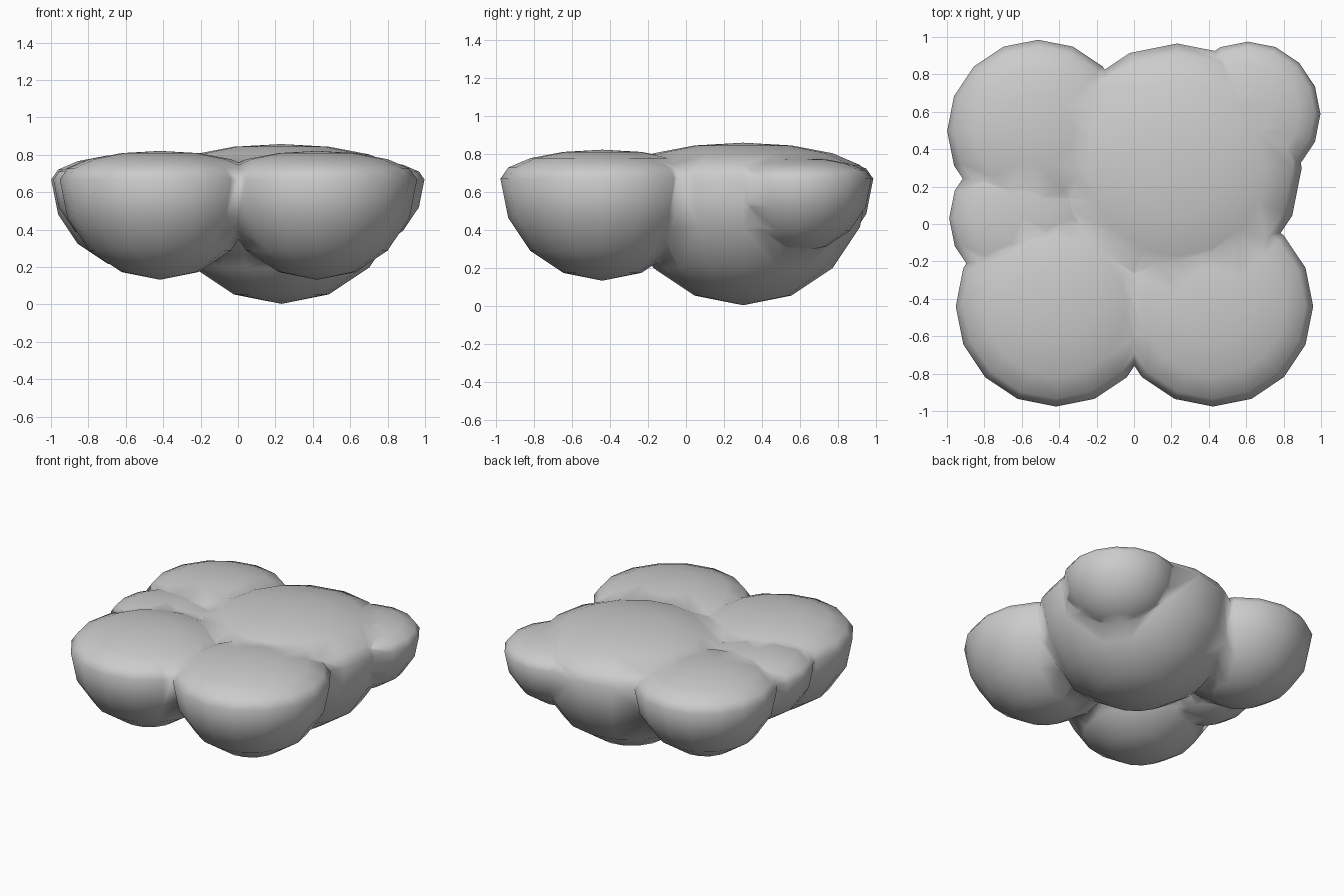
import bpy
import bmesh

if "Cube" in bpy.data.objects:
    bpy.data.objects.remove(bpy.data.objects["Cube"])

EQUATOR = 0.668   # height of every puff's widest ring
FLATTEN = 0.285   # squash of the upper half

# centre x, centre y, radius of each puff
PUFFS = [
    (0.232, 0.300, 0.665),    # large core
    (-0.417, -0.440, 0.536),  # front left
    (0.422, -0.440, 0.536),   # front right
    (-0.512, 0.498, 0.487),   # back left
    (0.610, 0.588, 0.387),    # back right
    (-0.600, 0.030, 0.388),   # small left
]


def make_puff(name, x, y, radius):
    """Sphere with a round belly and a flattened top."""
    bm = bmesh.new()
    bmesh.ops.create_uvsphere(bm, u_segments=16, v_segments=8, radius=radius)
    for v in bm.verts:
        if v.co.z > 0:
            v.co.z *= FLATTEN
        v.co.x += x
        v.co.y += y
        v.co.z += EQUATOR
    # seat the lowest puff on the ground
    for v in bm.verts:
        v.co.z = max(v.co.z, 0.0)
    mesh = bpy.data.meshes.new(name)
    bm.to_mesh(mesh)
    bm.free()
    obj = bpy.data.objects.new(name, mesh)
    bpy.context.collection.objects.link(obj)
    return obj


# Cloud: all puffs merged into one skin
cloud = make_puff("cloud", *PUFFS[0])
bpy.context.view_layer.objects.active = cloud
for i, puff in enumerate(PUFFS[1:]):
    other = make_puff(f"puff_{i}", *puff)
    mod = cloud.modifiers.new("union", 'BOOLEAN')
    mod.operation = 'UNION'
    mod.solver = 'EXACT'
    mod.object = other
    bpy.ops.object.modifier_apply(modifier=mod.name)
    bpy.data.objects.remove(other, do_unlink=True)

# Soft shading over the whole skin
for poly in cloud.data.polygons:
    poly.use_smooth = True
